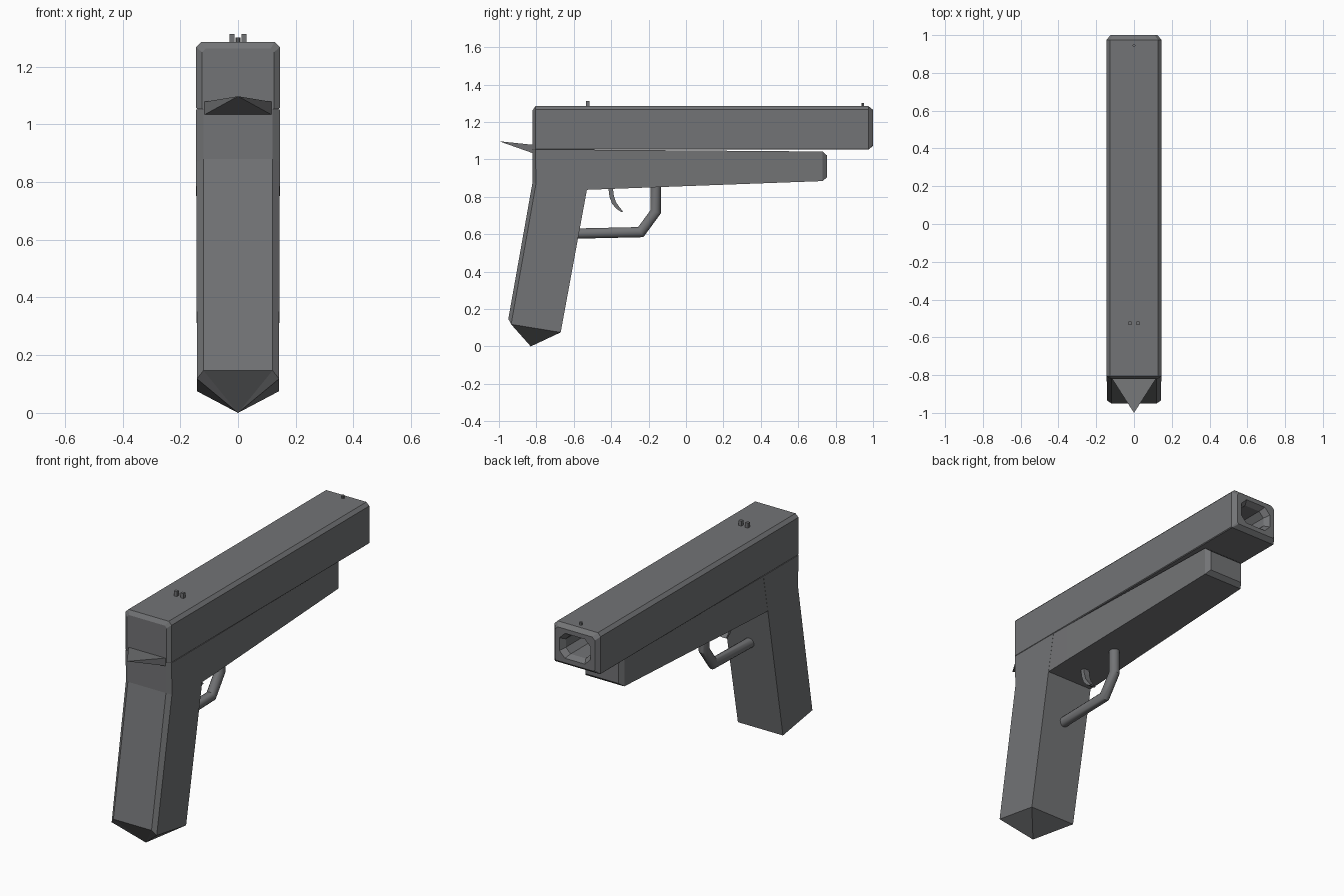
import bpy, bmesh, math
from mathutils import Vector

if "Cube" in bpy.data.objects:
    bpy.data.objects.remove(bpy.data.objects["Cube"])

metal = bpy.data.materials.new("gunmetal grey")
metal.diffuse_color = (0.17, 0.173, 0.18, 1)
metal.use_nodes = True
metal.node_tree.nodes["Principled BSDF"].inputs["Base Color"].default_value = metal.diffuse_color


def finish(bm, name, smooth=False):
    bmesh.ops.recalc_face_normals(bm, faces=bm.faces)
    me = bpy.data.meshes.new(name)
    bm.to_mesh(me)
    bm.free()
    me.materials.append(metal)
    for p in me.polygons:
        p.use_smooth = smooth
    ob = bpy.data.objects.new(name, me)
    bpy.context.collection.objects.link(ob)
    if smooth:
        bpy.ops.object.select_all(action='DESELECT')
        ob.select_set(True)
        bpy.context.view_layer.objects.active = ob
        bpy.ops.object.shade_smooth_by_angle(angle=math.radians(32))
    return ob


def loft(name, rings, apex=None, smooth=False):
    """Skin a list of equal-length rings, closing both ends."""
    bm = bmesh.new()
    vs = [[bm.verts.new(p) for p in r] for r in rings]
    n = len(rings[0])
    for a, b in zip(vs, vs[1:]):
        for i in range(n):
            j = (i + 1) % n
            bm.faces.new((a[i], a[j], b[j], b[i]))
    bm.faces.new(vs[0])
    if apex:
        tip = bm.verts.new(apex)
        for i in range(n):
            bm.faces.new((vs[-1][i], vs[-1][(i + 1) % n], tip))
    else:
        bm.faces.new(vs[-1])
    return finish(bm, name, smooth)


def octagon(y, hw, z0, z1, top, bottom):
    """Rectangle in the xz plane with cut corners."""
    right = [(hw - bottom, y, z0), (hw, y, z0 + bottom),
             (hw, y, z1 - top), (hw - top, y, z1)]
    return right + [(-x, yy, z) for x, yy, z in reversed(right)]


def rect(y, hw, z0, z1):
    return [(hw, y, z0), (hw, y, z1), (-hw, y, z1), (-hw, y, z0)]


def box(name, c, s):
    return loft(name, [[(c[0] + i * s[0] / 2, c[1] + j * s[1] / 2, c[2] + k * s[2] / 2)
                        for i, j in ((-1, -1), (1, -1), (1, 1), (-1, 1))] for k in (-1, 1)])


def tube(name, path, r, sides):
    """Round tube along a path in the yz plane with mitred corners."""
    pts = [Vector((0, y, z)) for y, z in path]
    side = Vector((1, 0, 0))
    rings = []
    for i, p in enumerate(pts):
        d0 = (p - pts[max(i - 1, 0)]).normalized()
        d1 = (pts[min(i + 1, len(pts) - 1)] - p).normalized()
        t = (d0 + d1).normalized()
        up = t.cross(side)
        stretch = 1 / max(t.dot(d1 if d1.length else d0), 0.5)
        rings.append([p + side * r * math.cos(a) + up * r * stretch * math.sin(a)
                      for a in (2 * math.pi * k / sides for k in range(sides))])
    return loft(name, rings, smooth=True)


# Slide with bevelled ends and a recessed muzzle bore
loft("slide", [
    octagon(-0.82, 0.125, 1.052, 1.262, 0.012, 0.004),
    octagon(-0.805, 0.145, 1.052, 1.285, 0.018, 0.004),
    octagon(0.975, 0.145, 1.052, 1.285, 0.018, 0.004),
    octagon(1.0, 0.125, 1.072, 1.265, 0.016, 0.008),
    octagon(1.0, 0.098, 1.098, 1.24, 0.035, 0.035),
    octagon(0.97, 0.078, 1.115, 1.223, 0.03, 0.03),
    octagon(0.5, 0.078, 1.115, 1.223, 0.03, 0.03)])


# Grip with cut rear edges and a pointed base
def grip_ring(yb, zb, ym, zm, yf, zf, w=0.145):
    right = [(0.12, yb, zb), (w, ym, zm), (w, yf, zf)]
    return right + [(-x, y, z) for x, y, z in reversed(right)]


loft("grip", [
    grip_ring(-0.82, 1.052, -0.805, 1.052, -0.49, 1.052),
    grip_ring(-0.82, 0.88, -0.802, 0.87, -0.53, 0.836),
    grip_ring(-0.95, 0.147, -0.935, 0.118, -0.67, 0.075, 0.142)],
    apex=(0, -0.83, 0))

# Lower frame tapering forward under the slide
loft("lower_frame", [
    rect(-0.54, 0.1445, 0.837, 1.0515),
    rect(-0.38, 0.143, 0.843, 1.051),
    rect(0.73, 0.122, 0.884, 1.042),
    rect(0.755, 0.104, 0.905, 1.02)])

# Pointed rear spur
bm = bmesh.new()
lo = [bm.verts.new((x, -0.81, 1.03)) for x in (-0.122, 0.122)]
hi = [bm.verts.new((x, -0.81, 1.077)) for x in (-0.122, 0.122)]
tip = bm.verts.new((0, -1.0, 1.097))
for f in ((lo[0], lo[1], tip), (lo[1], hi[1], tip), (hi[1], hi[0], tip),
          (hi[0], lo[0], tip), (lo[0], hi[0], hi[1], lo[1])):
    bm.faces.new(f)
finish(bm, "rear_spur")

# Trigger guard
tube("trigger_guard", [(-0.162, 0.88), (-0.162, 0.72), (-0.242, 0.611), (-0.60, 0.603)],
     0.028, 14)

# Curved trigger blade, as sections swept down its curve
loft("trigger", [[(-0.018, y - t, z), (0.018, y - t, z), (0.018, y + t, z + t), (-0.018, y + t, z + t)]
                 for y, z, t in ((-0.405, 0.86, 0.012), (-0.398, 0.80, 0.011),
                                 (-0.385, 0.762, 0.01), (-0.362, 0.734, 0.008),
                                 (-0.34, 0.718, 0.004))])

# Sights
for sx, label in ((-1, "left"), (1, "right")):
    box("rear_sight_" + label, (sx * 0.021, -0.525, 1.295), (0.018, 0.018, 0.036))
loft("front_sight", [[(0.008 * math.cos(a), 0.945 + 0.008 * math.sin(a), z)
                      for a in (k * math.pi / 4 for k in range(8))] for z in (1.28, 1.301)])
